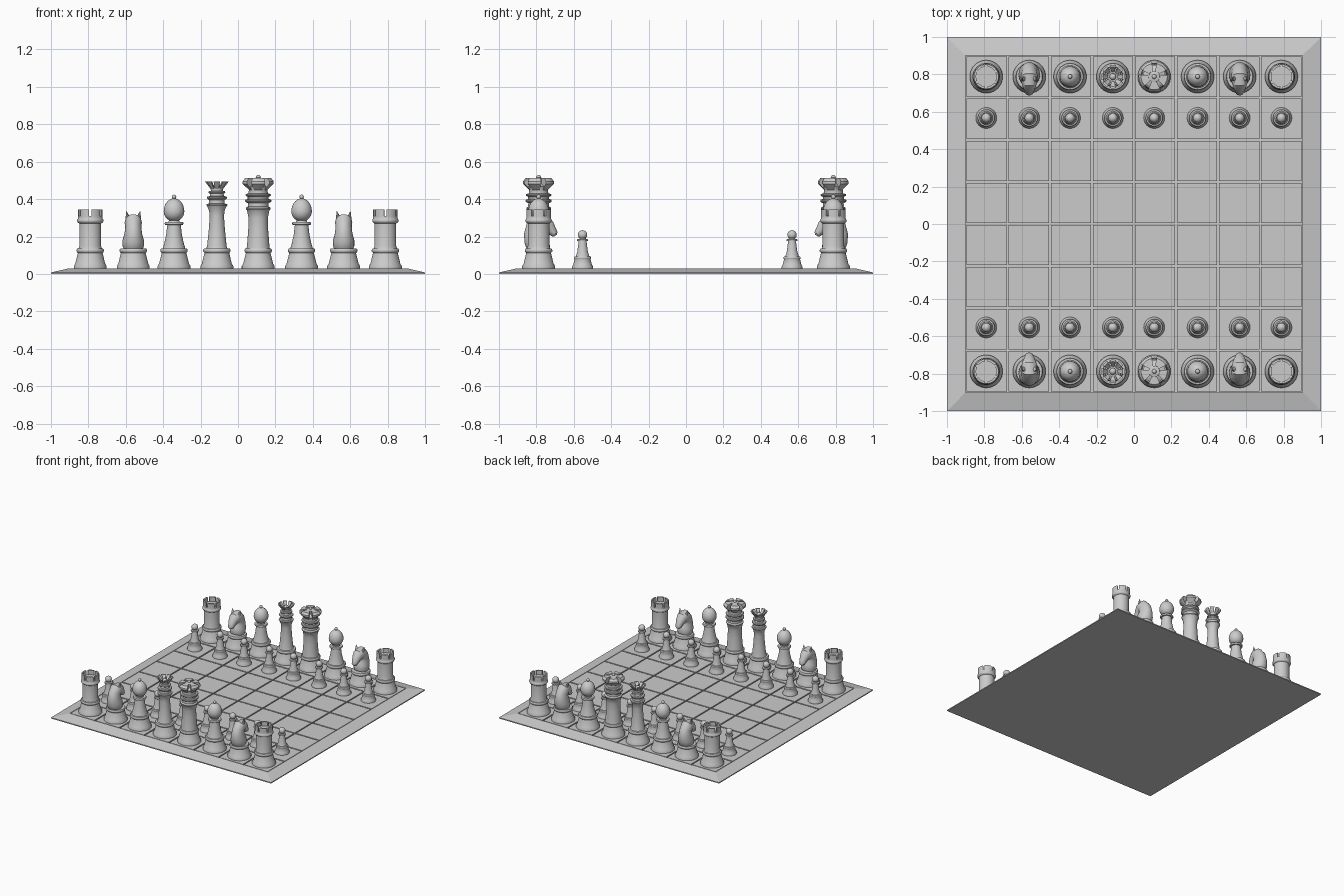
import bpy, bmesh, math
from mathutils import Vector

if "Cube" in bpy.data.objects:
    bpy.data.objects.remove(bpy.data.objects["Cube"], do_unlink=True)

grey = bpy.data.materials.new("plain grey")
grey.use_nodes = True
grey.diffuse_color = (0.6, 0.6, 0.6, 1)
grey.node_tree.nodes["Principled BSDF"].inputs["Base Color"].default_value = grey.diffuse_color

FLOOR, TILE, SEG = 0.03, 0.225, 40


def finish(bm, name, smooth=True):
    bmesh.ops.recalc_face_normals(bm, faces=bm.faces)
    mesh = bpy.data.meshes.new(name)
    bm.to_mesh(mesh)
    bm.free()
    mesh.materials.append(grey)
    ob = bpy.data.objects.new(name, mesh)
    bpy.context.collection.objects.link(ob)
    if smooth:
        bpy.ops.object.select_all(action="DESELECT")
        ob.select_set(True)
        bpy.context.view_layer.objects.active = ob
        bpy.ops.object.shade_smooth_by_angle(angle=math.radians(35))
    return ob


def bridge(bm, rings, cap=True):
    for a, b in zip(rings, rings[1:]):
        n = len(a)
        for i in range(n):
            bm.faces.new((a[i], a[(i + 1) % n], b[(i + 1) % n], b[i]))
    if cap:
        bm.faces.new(rings[0])
        bm.faces.new(rings[-1])


def lathe(bm, profile):
    """Closed turned solid from (radius, height) pairs."""
    turn = [i * math.tau / SEG for i in range(SEG)]
    bridge(bm, [[bm.verts.new((r * math.cos(a), r * math.sin(a), z)) for a in turn]
                for r, z in profile])


def teeth(bm, section, count, fill, start=0.0, steps=6):
    """Ring of separate curved blocks sharing one closed section."""
    for k in range(count):
        mid = start + k * math.tau / count
        half = fill * math.pi / count
        angles = [mid - half + 2 * half * i / steps for i in range(steps + 1)]
        bridge(bm, [[bm.verts.new((r * math.cos(a), r * math.sin(a), z)) for r, z in section]
                    for a in angles])


def ball(r, z, n=10, stretch=1.0):
    """Profile of a ball, its upper half stretched."""
    pts = []
    for i in range(n + 1):
        t = -math.pi / 2 + math.pi * i / n
        h = math.sin(t) * r
        pts.append((max(r * math.cos(t), 0.001), z + h * (stretch if h > 0 else 1)))
    return pts


def disc(r, z, h):
    """Profile of a collar with a rounded edge."""
    return [(r * 0.95, z), (r, z + h * 0.3), (r, z + h * 0.7), (r * 0.95, z + h)]


FOOT = [(0.088, FLOOR), (0.088, 0.042), (0.08, 0.055), (0.066, 0.112)] + disc(0.073, 0.115, 0.02)


def rook(bm):
    lathe(bm, FOOT + [(0.062, 0.137), (0.058, 0.15), (0.058, 0.27)] + disc(0.07, 0.275, 0.02)
          + [(0.066, 0.296), (0.066, 0.31)])
    teeth(bm, [(0.054, 0.308), (0.066, 0.308), (0.066, 0.345), (0.054, 0.345)], 6, 0.8)


def bishop(bm):
    lathe(bm, FOOT + [(0.06, 0.137), (0.053, 0.16), (0.042, 0.21), (0.036, 0.262)]
          + disc(0.05, 0.263, 0.014) + [(0.03, 0.278), (0.028, 0.285)])
    lathe(bm, ball(0.055, 0.335, 14, 1.25))
    lathe(bm, ball(0.012, 0.412))


def queen(bm):
    lathe(bm, FOOT + [(0.056, 0.137), (0.052, 0.15), (0.043, 0.24), (0.038, 0.31), (0.042, 0.34),
                      (0.052, 0.362)] + disc(0.056, 0.364, 0.01) + [(0.042, 0.376), (0.042, 0.395)]
          + disc(0.054, 0.402, 0.012) + [(0.038, 0.416), (0.036, 0.43)]
          + disc(0.045, 0.432, 0.01) + [(0.032, 0.444), (0.034, 0.462)])
    teeth(bm, [(0.02, 0.455), (0.034, 0.455), (0.063, 0.494), (0.052, 0.494)], 8, 0.72)
    lathe(bm, ball(0.018, 0.468))


def king(bm):
    lathe(bm, FOOT + [(0.062, 0.137), (0.06, 0.15), (0.053, 0.24), (0.052, 0.3), (0.06, 0.34)]
          + disc(0.066, 0.343, 0.014) + [(0.055, 0.36), (0.055, 0.378)]
          + disc(0.07, 0.384, 0.014) + [(0.056, 0.4), (0.056, 0.412)]
          + disc(0.068, 0.416, 0.012) + [(0.052, 0.43), (0.05, 0.45), (0.06, 0.468), (0.03, 0.485)])
    teeth(bm, [(0.03, 0.452), (0.05, 0.45), (0.083, 0.482), (0.083, 0.495), (0.07, 0.512),
               (0.03, 0.514), (0.026, 0.48)], 5, 0.72, math.radians(-90))
    lathe(bm, [(0.03, 0.47), (0.03, 0.51), (0.012, 0.515)])
    lathe(bm, ball(0.012, 0.518))


def pawn(bm):
    lathe(bm, [(0.056, FLOOR), (0.056, 0.038), (0.05, 0.05), (0.043, 0.078)]
          + disc(0.046, 0.08, 0.012) + [(0.036, 0.094), (0.028, 0.12), (0.021, 0.175)]
          + disc(0.03, 0.176, 0.009) + [(0.018, 0.187), (0.016, 0.195)])
    lathe(bm, ball(0.025, 0.209))


def knight(bm):
    lathe(bm, FOOT)
    # neck and head: ovals strung along a bent spine (y, z, depth, width)
    spine = [(0, 0.13, 0.05, 0.05), (-0.006, 0.15, 0.06, 0.057), (-0.014, 0.18, 0.063, 0.057),
             (-0.02, 0.215, 0.058, 0.047), (-0.014, 0.25, 0.053, 0.043),
             (0.004, 0.274, 0.05, 0.046), (0.032, 0.272, 0.043, 0.042), (0.054, 0.253, 0.034, 0.034),
             (0.072, 0.23, 0.025, 0.026), (0.085, 0.213, 0.019, 0.021), (0.09, 0.205, 0.009, 0.01)]
    rings = []
    for i, (y, z, d, w) in enumerate(spine):
        a, b = spine[max(i - 1, 0)], spine[min(i + 1, len(spine) - 1)]
        t = Vector((0, b[0] - a[0], b[1] - a[1])).normalized()
        side = Vector((0, t.z, -t.y))
        rings.append([bm.verts.new(Vector((0, y, z)) + side * d * math.cos(u)
                                   + Vector((w * math.sin(u), 0, 0)))
                      for u in (k * math.tau / 24 for k in range(24))])
    bridge(bm, rings)
    # ears
    for s in (-1, 1):
        base = [bm.verts.new((s * 0.027 + 0.015 * math.cos(u), 0.012 + 0.016 * math.sin(u), 0.295))
                for u in (k * math.tau / 10 for k in range(10))]
        tip = bm.verts.new((s * 0.037, 0.008, 0.338))
        for i in range(10):
            bm.faces.new((base[i], base[(i + 1) % 10], tip))
        bm.faces.new(base)


# board: thin slab with a sloping border and a sunken bed
bm = bmesh.new()
bridge(bm, [[bm.verts.new((sx * h, sy * h, z)) for sx, sy in ((-1, -1), (1, -1), (1, 1), (-1, 1))]
            for h, z in ((1, 0), (1, 0.008), (0.903, FLOOR), (0.9, FLOOR), (0.9, 0.02))])
finish(bm, "board", False)

# squares with narrow grooves between them
bm = bmesh.new()
for i in range(8):
    for j in range(8):
        lo, hi = [[max(-0.9, min(0.9, (k - 4 + e) * TILE + (0.005 if e == 0 else -0.005)))
                   for k in (i, j)] for e in (0, 1)]
        bridge(bm, [[bm.verts.new((x, y, z)) for x, y in
                     ((lo[0], lo[1]), (hi[0], lo[1]), (hi[0], hi[1]), (lo[0], hi[1]))]
                    for z in (0.015, FLOOR)])
finish(bm, "squares", False)

# two facing armies
makers = {"rook": rook, "knight": knight, "bishop": bishop, "queen": queen, "king": king, "pawn": pawn}
masters = {}


def place(kind, label, x, y, facing):
    if kind not in masters:
        bm = bmesh.new()
        makers[kind](bm)
        masters[kind] = ob = finish(bm, label)
    else:
        ob = bpy.data.objects.new(label, masters[kind].data)
        bpy.context.collection.objects.link(ob)
    ob.location = (x, y, 0)
    if kind == "knight" and facing < 0:
        ob.rotation_euler.z = math.pi


row = ["rook", "knight", "bishop", "queen", "king", "bishop", "knight", "rook"]
files = [-0.79, -0.56, -0.342, -0.113, 0.108, 0.34, 0.565, 0.788]
for army, back_y, pawn_y, facing in (("front", -0.788, -0.553, 1), ("back", 0.788, 0.567, -1)):
    for n, (kind, x) in enumerate(zip(row, files), 1):
        place(kind, f"{army}_{kind}_{n}", x, back_y, facing)
        place("pawn", f"{army}_pawn_{n}", x, pawn_y, facing)
